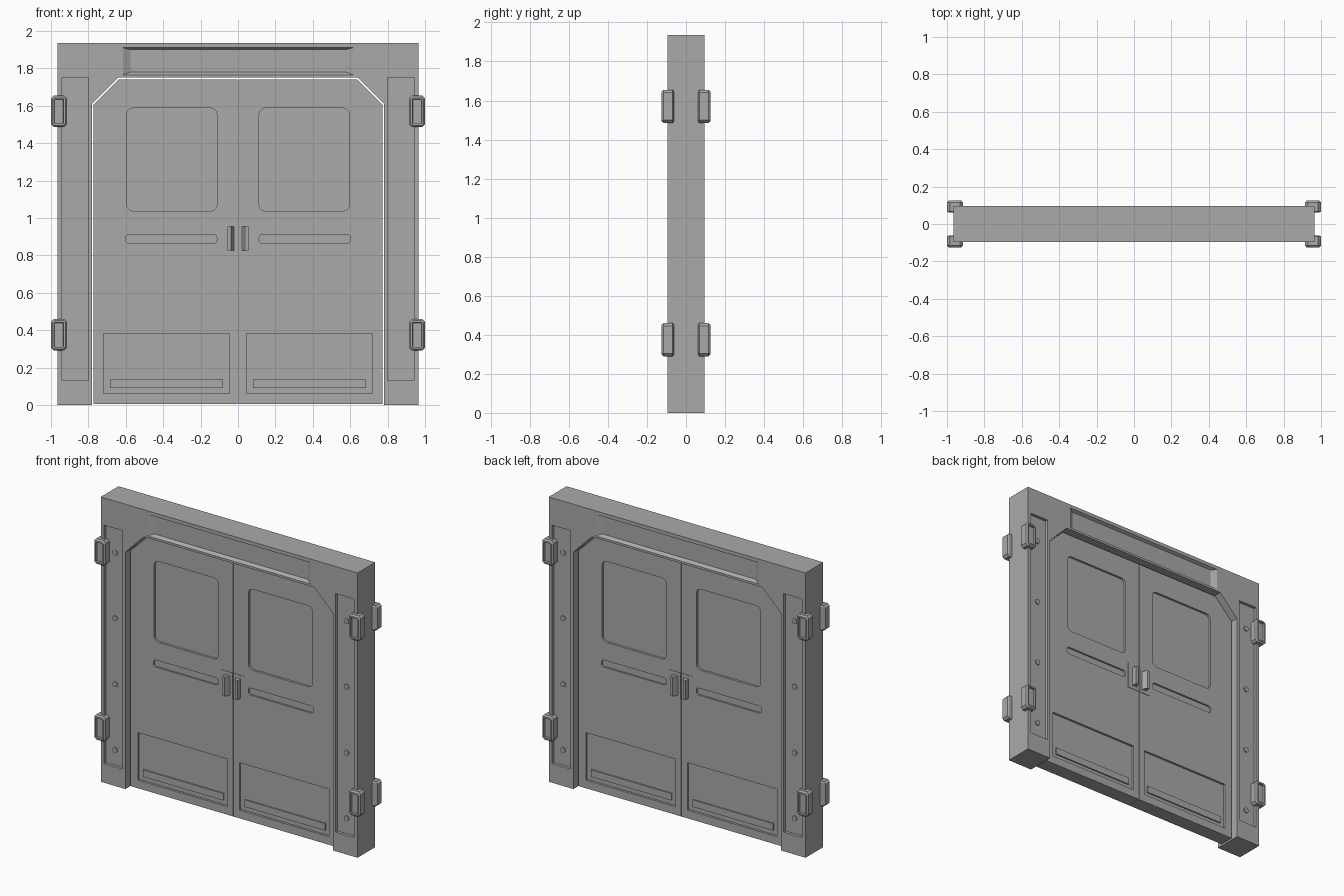
import bpy, bmesh, math
from mathutils import Vector

if "Cube" in bpy.data.objects:
    bpy.data.objects.remove(bpy.data.objects["Cube"])

grey = bpy.data.materials.new("steel grey")
grey.diffuse_color = (0.40, 0.40, 0.40, 1)
grey.use_nodes = True
grey.node_tree.nodes["Principled BSDF"].inputs["Base Color"].default_value = grey.diffuse_color


def finish(name, bm, smooth=False):
    bmesh.ops.recalc_face_normals(bm, faces=bm.faces)
    me = bpy.data.meshes.new(name)
    bm.to_mesh(me)
    bm.free()
    me.materials.append(grey)
    ob = bpy.data.objects.new(name, me)
    bpy.context.collection.objects.link(ob)
    return ob


def prism(bm, near, y0, y1, far=None):
    """Solid between an x-z outline at y0 and a matching outline at y1."""
    far = far or near
    a = [bm.verts.new((x, y0, z)) for x, z in near]
    b = [bm.verts.new((x, y1, z)) for x, z in far]
    bm.faces.new(a)
    bm.faces.new(b[::-1])
    n = len(a)
    for i in range(n):
        j = (i + 1) % n
        bm.faces.new((a[j], a[i], b[i], b[j]))


def rect(x0, x1, z0, z1, r=0.0, seg=3):
    """Rectangle outline, optionally with rounded corners."""
    if not r:
        return [(x0, z0), (x1, z0), (x1, z1), (x0, z1)]
    pts = []
    for k, (cx, cz) in enumerate([(x1 - r, z1 - r), (x0 + r, z1 - r),
                                  (x0 + r, z0 + r), (x1 - r, z0 + r)]):
        for i in range(seg + 1):
            t = math.pi / 2 * (k + i / seg)
            pts.append((cx + r * math.cos(t), cz + r * math.sin(t)))
    return pts


def flip(pts, s):
    return [(x * s, z) for x, z in pts]


def cut(ob, bm):
    cutter = finish(ob.name + "_cutter", bm)
    mod = ob.modifiers.new("recesses", 'BOOLEAN')
    mod.operation = 'DIFFERENCE'
    mod.solver = 'EXACT'
    mod.object = cutter
    cutter.hide_render = True
    cutter.hide_set(True)


FY, DY = 0.095, 0.05      # half depth of frame and of door leaves

# Frame: outer arch with a chamfered doorway
bm = bmesh.new()
half = [(0.78, 0), (0.78, 1.61), (0.64, 1.75)]
arch = [(-0.965, 0), (-0.965, 1.935), (0.965, 1.935), (0.965, 0)]
arch += half + flip(half[::-1], -1)
prism(bm, arch, -FY, FY)
frame = finish("door_frame", bm)

# Frame recesses: jamb channels and sloped header panel, both sides
bm = bmesh.new()
for f in (-1, 1):
    for s in (-1, 1):
        prism(bm, flip(rect(0.80, 0.94, 0.13, 1.75), s),
              f * (FY + 0.05), f * (FY - 0.02))
    sl = 0.0
    outer, inner = rect(-0.615, 0.615, 1.765, 1.91), rect(-0.575, 0.575, 1.78, 1.9)
    # extend the slope past the surface so it meets it at the outer outline
    over = [(2 * a[0] - b[0], 2 * a[1] - b[1]) for a, b in zip(outer, inner)]
    prism(bm, over, f * (FY + 0.02), f * (FY - 0.02), inner)
cut(frame, bm)

# Bolts in the jamb channels
bm = bmesh.new()
for f in (-1, 1):
    for s in (-1, 1):
        for i in range(4):
            cx, cz = 0.87 * s, 0.235 + 0.447 * i
            ring = [(cx + 0.018 * math.cos(t * math.pi / 6),
                     cz + 0.018 * math.sin(t * math.pi / 6)) for t in range(12)]
            prism(bm, ring, f * (FY - 0.022), f * (FY - 0.013))
finish("jamb_bolts", bm)

for s, side in ((-1, "left"), (1, "right")):
    # Door leaf with a clipped top corner
    bm = bmesh.new()
    prism(bm, flip([(0.002, 0.005), (0.772, 0.005), (0.772, 1.606),
                    (0.637, 1.741), (0.002, 1.741)], s), -DY, DY)
    leaf = finish(side + "_door_leaf", bm)

    # Window, rail groove and kick panel recesses
    bm = bmesh.new()
    for f in (-1, 1):
        for pts, d in ((rect(0.113, 0.595, 1.037, 1.587, 0.032), 0.015),
                       (rect(0.113, 0.6, 0.864, 0.912, 0.018), 0.012),
                       (rect(0.045, 0.718, 0.06, 0.383), 0.015)):
            prism(bm, flip(pts, s), f * (DY + 0.03), f * (DY - d))
    cut(leaf, bm)

    # Kick panel rib
    bm = bmesh.new()
    for f in (-1, 1):
        prism(bm, flip(rect(0.08, 0.685, 0.09, 0.137), s),
              f * (DY - 0.016), f * (DY - 0.006))
    finish(side + "_kick_rib", bm)

    # Handle plate and wedge-shaped pull
    bm = bmesh.new()
    for f in (-1, 1):
        prism(bm, flip(rect(0.004, 0.092, 0.80, 0.98), s),
              f * (DY - 0.002), f * (DY + 0.003))
        prism(bm, flip(rect(0.02, 0.056, 0.825, 0.955), s),
              f * DY, f * (DY + 0.038),
              flip(rect(0.038, 0.056, 0.825, 0.955), s))
    finish(side + "_handle", bm)

# Hinge clamps: chamfered blocks with a sunken face on every frame corner
for f, face in ((-1, "front"), (1, "back")):
    for s, side in ((-1, "left"), (1, "right")):
        bm = bmesh.new()
        for z in (0.375, 1.57):
            def ring(dx, dz, c):
                return flip(rect(0.9575 - dx, 0.9575 + dx, z - dz, z + dz, c, 1), s)
            steps = [(0.033, 0.076, 0.008, 0.062), (0.0425, 0.085, 0.015, 0.068),
                     (0.0425, 0.085, 0.015, 0.115), (0.034, 0.076, 0.010, 0.125),
                     (0.025, 0.066, 0.003, 0.125), (0.023, 0.064, 0.002, 0.113)]
            loops = [[bm.verts.new((x, f * y, zz)) for x, zz in ring(dx, dz, c)]
                     for dx, dz, c, y in steps]
            for a, b in zip(loops, loops[1:]):
                for i in range(len(a)):
                    j = (i + 1) % len(a)
                    bm.faces.new((a[i], a[j], b[j], b[i]))
            bm.faces.new(loops[0])
            bm.faces.new(loops[-1])
        finish(f"{face}_{side}_hinge_clamps", bm)
